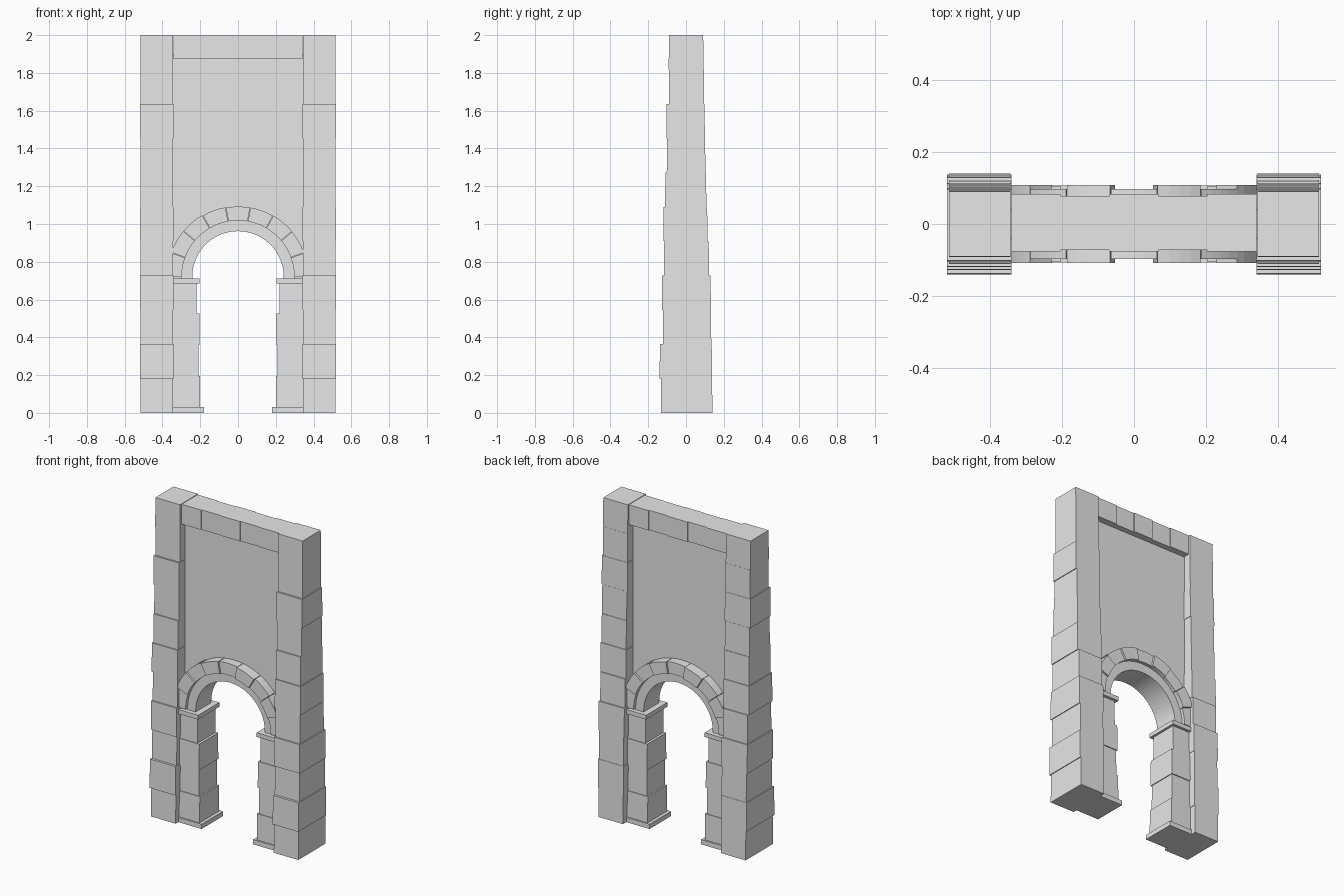
import bpy, bmesh, math, random

random.seed(4)
cube = bpy.data.objects.get("Cube")
if cube:
    bpy.data.objects.remove(cube, do_unlink=True)

stone = bpy.data.materials.new("grey_stone")
stone.use_nodes = True
stone.diffuse_color = (0.8, 0.8, 0.8, 1)
stone.node_tree.nodes["Principled BSDF"].inputs["Base Color"].default_value = (0.8, 0.8, 0.8, 1)


def finish(bm, name):
    bmesh.ops.recalc_face_normals(bm, faces=bm.faces)
    mesh = bpy.data.meshes.new(name)
    bm.to_mesh(mesh)
    bm.free()
    mesh.materials.append(stone)
    obj = bpy.data.objects.new(name, mesh)
    bpy.context.collection.objects.link(obj)
    return obj


def block(bm, x0, x1, y0, y1, z0, z1, batter=0.0):
    """Box whose front and back lean inward by batter."""
    for v in bmesh.ops.create_cube(bm, size=1)["verts"]:
        lean = batter if v.co.z > 0 else 0
        v.co = (x1 if v.co.x > 0 else x0,
                y1 - lean if v.co.y > 0 else y0 + lean,
                z1 if v.co.z > 0 else z0)


def prism(bm, outline, y0, y1):
    """Extrude an x-z outline from y0 to y1."""
    face = bm.faces.new([bm.verts.new((x, y0, z)) for x, z in outline])
    new = bmesh.ops.extrude_face_region(bm, geom=[face])["geom"]
    bmesh.ops.translate(bm, vec=(0, y1 - y0, 0),
                        verts=[v for v in new if isinstance(v, bmesh.types.BMVert)])


ARCH_Z = 0.72


def arc(radius, a0, a1, steps):
    return [(radius * math.cos(a), ARCH_Z + radius * math.sin(a))
            for a in (math.radians(a0 + (a1 - a0) * i / steps) for i in range(steps + 1))]


# Battered side towers of stacked blocks: front and back depth per course
fronts = [.133, .14, .123, .128, .117, .12, .111, .102, .104, .091, .092]
backs = [.14, .138, .134, .132, .122, .114, .108, .103, .1, .096, .093]
course = 2 / len(fronts)
for side, name in ((1, "left_tower"), (-1, "right_tower")):
    bm = bmesh.new()
    for i, (f, b) in enumerate(zip(fronts, backs)):
        wide = 0.005 if i in (1, 3, 5, 8) else 0.0
        block(bm, side * (0.343 - wide / 2), side * (0.515 + wide),
              -f, b, i * course, (i + 1) * course, 0.002)
    finish(bm, name)

# Thin wall with the arch opening
bm = bmesh.new()
prism(bm, [(0.36, 0.7), (0.36, 1.9), (-0.36, 1.9), (-0.36, 0.7), (-0.27, 0.7)]
      + arc(0.27, 180, 0, 36) + [(0.27, 0.7)], -0.042, 0.042)
finish(bm, "wall")

# Coping stones along the top
bm = bmesh.new()
joints = [-0.341, -0.205, -0.068, 0.068, 0.203, 0.341]
for i, (a, b) in enumerate(zip(joints, joints[1:])):
    block(bm, a, b, -0.072 - 0.004 * (i % 2 == 0), 0.078 + 0.006 * (i % 2 == 0),
          1.873, 1.998)
finish(bm, "coping")

# Plain inner arch ring
bm = bmesh.new()
prism(bm, arc(0.242, 0, 180, 36) + [(-0.242, 0.7), (-0.302, 0.7)]
      + arc(0.302, 180, 0, 36) + [(0.302, 0.7), (0.242, 0.7)], -0.078, 0.078)
finish(bm, "inner_arch")

# Raised outer ring of voussoirs
bm = bmesh.new()
for i in range(9):
    a0, a1 = i * 20 + 0.2, i * 20 + 19.8
    radius = 0.375 + random.uniform(-0.003, 0.003)
    depth = 0.108 if i % 2 else 0.098
    prism(bm, arc(0.298, a0, a1, 4) + arc(radius, a1, a0, 4), -depth, depth)
finish(bm, "outer_arch")

# Door piers with base and impost slabs
pier_inner = [0.2, 0.21, 0.205, 0.22]
pier_depth = [0.098, 0.092, 0.096, 0.09]
for side, name in ((1, "left"), (-1, "right")):
    bm = bmesh.new()
    for i, (x, d) in enumerate(zip(pier_inner, pier_depth)):
        block(bm, side * x, side * 0.36, -d, d, 0.03 + i * 0.165, 0.03 + (i + 1) * 0.165, 0.002)
    finish(bm, name + "_pier")
    bm = bmesh.new()
    block(bm, side * 0.18, side * 0.36, -0.107, 0.107, 0, 0.03)
    finish(bm, name + "_pier_base")
    bm = bmesh.new()
    block(bm, side * 0.205, side * 0.36, -0.106, 0.106, 0.685, 0.712)
    finish(bm, name + "_impost")
